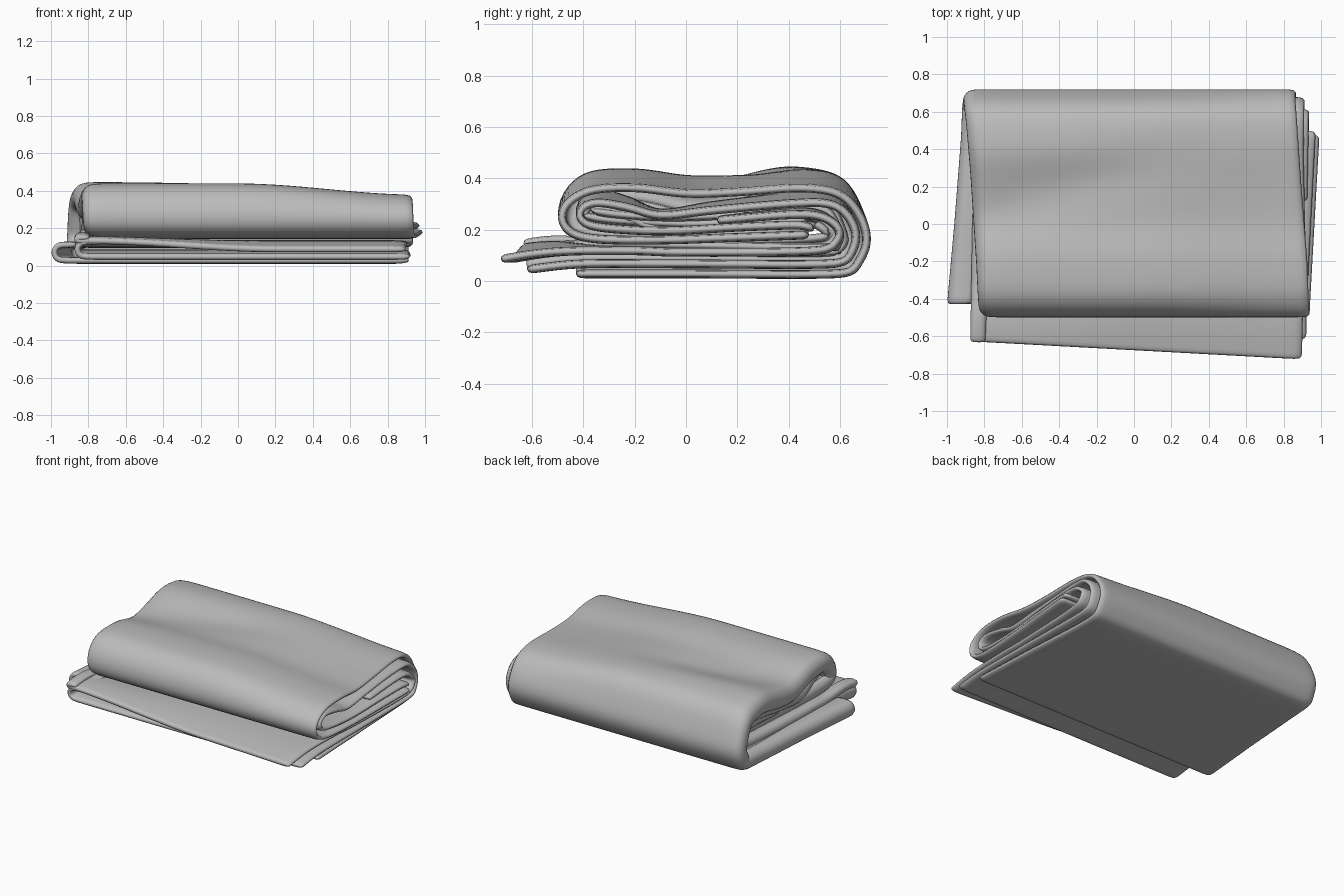
import bpy, bmesh, math
from mathutils import Vector

cube = bpy.data.objects.get("Cube")
if cube:
    bpy.data.objects.remove(cube, do_unlink=True)

# One plain cloth colour
cloth = bpy.data.materials.new("grey cloth")
cloth.use_nodes = True
GREY = (0.5, 0.5, 0.5, 1)
cloth.diffuse_color = GREY
cloth.node_tree.nodes["Principled BSDF"].inputs["Base Color"].default_value = GREY


def smoothstep(a, b, v):
    t = min(1, max(0, (v - a) / (b - a)))
    return t * t * (3 - 2 * t)


def lerp_list(values, t):
    f = t * (len(values) - 1)
    i = min(int(f), len(values) - 2)
    return values[i] + (values[i + 1] - values[i]) * (f - i)


def resample(points, count):
    """Smooth curve through (y, z) points, evenly spaced."""
    p = [Vector(q) for q in points]
    p = [2 * p[0] - p[1]] + p + [2 * p[-1] - p[-2]]
    dense = []
    for i in range(1, len(p) - 2):
        for k in range(12):
            t = k / 12
            a, b, c, d = p[i - 1:i + 3]
            dense.append(0.5 * (2 * b + (c - a) * t + (2 * a - 5 * b + 4 * c - d) * t * t
                                + (3 * b - a - 3 * c + d) * t ** 3))
    dense.append(p[-2])
    run = [0]
    for a, b in zip(dense, dense[1:]):
        run.append(run[-1] + (b - a).length)
    out, j = [], 0
    for i in range(count):
        s = run[-1] * i / (count - 1)
        while j < len(run) - 2 and run[j + 1] < s:
            j += 1
        out.append(dense[j].lerp(dense[j + 1], (s - run[j]) / (run[j + 1] - run[j])))
    return out


def drape(x, y, z):
    """Uneven rise and diagonal wrinkles on the upper layers."""
    upper = smoothstep(0.22, 0.36, z)
    left = smoothstep(0.9, -0.8, x)
    rise = 0.06 * smoothstep(0.95, 0.0, x) - 0.02 * smoothstep(-0.8, -0.92, x)
    valley = -0.026 * left * math.exp(-((y - 0.06 - 0.3 * (x + 0.8)) / 0.16) ** 2)
    back_ridge = 0.012 * left * math.exp(-((y - 0.38) / 0.12) ** 2)
    return upper * (rise + valley + back_ridge)


def sheet(name, path, left, right, curls, hem, slant=0, lift=0, count=90, columns=22):
    """Sweep a folded path across x; the -x edge curls inward and returns by hem."""
    pts = resample(path, count)
    bm = bmesh.new()
    rows = []
    for i, p in enumerate(pts):
        t = i / (count - 1)
        tan = (pts[min(i + 1, count - 1)] - pts[max(i - 1, 0)]).normalized()
        inward = Vector((-tan.y, tan.x))
        x0, x1, curl = lerp_list(left, t), lerp_list(right, t), lerp_list(curls, t)
        section = [(x1 + (x0 + curl - x1) * k / columns, 0) for k in range(columns + 1)]
        for k in range(1, 7):
            a = math.pi * k / 6
            section.append((x0 + curl - curl * math.sin(a), curl * (1 - math.cos(a))))
        section.append((x0 + curl + hem, 2 * curl))
        row = []
        start = 1 - smoothstep(0, 0.2, t)
        for x, off in section:
            q = p + inward * off
            y = q.x - slant * start * (x + 0.85) / 1.75
            z = q.y + lift * start * smoothstep(0.2, -0.8, x)
            row.append(bm.verts.new((x, y, z + drape(x, q.x, p.y))))
        rows.append(row)
    for a, b in zip(rows, rows[1:]):
        for k in range(len(a) - 1):
            bm.faces.new((a[k], a[k + 1], b[k + 1], b[k]))
    bmesh.ops.recalc_face_normals(bm, faces=bm.faces)
    mesh = bpy.data.meshes.new(name)
    bm.to_mesh(mesh)
    bm.free()
    mesh.materials.append(cloth)
    mesh.shade_smooth()
    ob = bpy.data.objects.new(name, mesh)
    bpy.context.collection.objects.link(ob)
    solid = ob.modifiers.new("thickness", "SOLIDIFY")
    solid.thickness = 0.034
    solid.offset = 0
    sub = ob.modifiers.new("soft edges", "SUBSURF")
    sub.levels = sub.render_levels = 1


# Outer layer: bottom, around the back, over the top, around the front, tucked inside
sheet("outer_layer",
      [(-.43, .028), (0, .028), (.58, .028), (.66, .06), (.705, .15), (.68, .25), (.6, .335),
       (.45, .36), (.2, .345), (0, .34), (-.2, .362), (-.38, .35), (-.48, .28), (-.465, .2),
       (-.36, .165), (-.1, .16), (.2, .17), (.48, .18)],
      left=(-.985, -.945, -.91, -.895, -.86, -.83, -.81, -.79, -.78),
      right=(.92, .9, .875, .865, .895, .93, .945, .97, .995),
      curls=(.042, .042, .042, .045, .06, .06, .042, .03, .03), hem=.09)

# Middle layer: follows the outer one inside the roll
sheet("middle_layer",
      [(-.62, .045), (-.4, .067), (0, .067), (.56, .067), (.635, .1), (.665, .17), (.635, .25),
       (.56, .3), (.4, .3), (.1, .275), (-.1, .255), (-.22, .285), (-.36, .305), (-.42, .265),
       (-.37, .215), (-.1, .195), (.2, .21), (.45, .218), (.5, .2)],
      left=(-.86, -.85, -.84, -.77, -.75), right=(.925, .92, .91, .93, .975),
      curls=(.04, .035, .03, .03, .02), hem=.1)

# Inner layer: the front flap on show, ending inside the roll
sheet("inner_layer",
      [(-.63, .085), (-.45, .115), (-.2, .118), (0, .112), (.5, .118), (.585, .155), (.6, .2),
       (.53, .25), (.4, .258), (.12, .236)],
      left=(-.86, -.85, -.83, -.79), right=(.9, .92, .94, .93),
      curls=(.008, .02, .025, .015), hem=.06, slant=.095, lift=.045, count=60)
